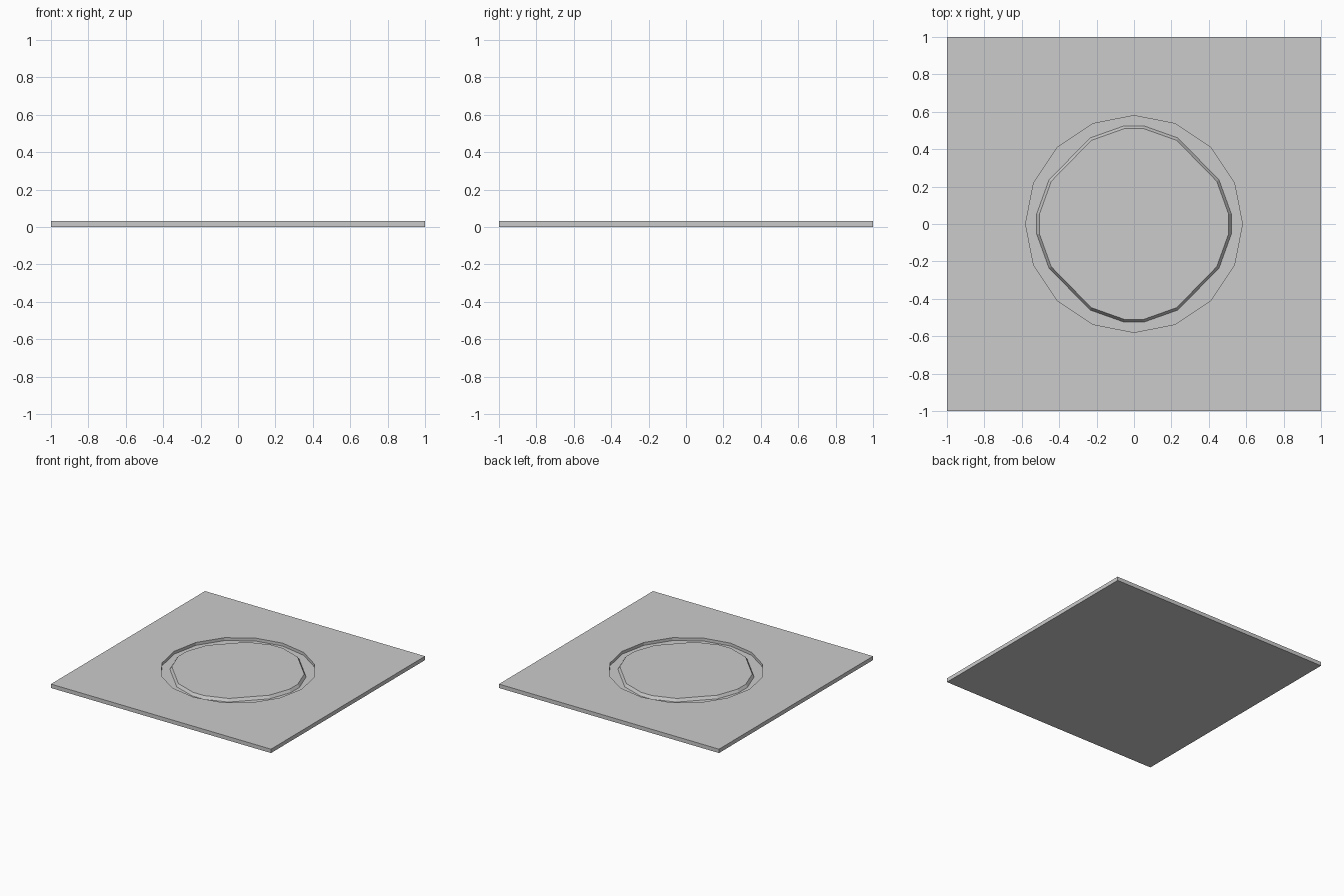
import bpy, bmesh
from math import sin, cos, pi

if "Cube" in bpy.data.objects:
    bpy.data.objects.remove(bpy.data.objects["Cube"])

TOP, FLOOR = 0.032, 0.008


def make_object(name, bm):
    bmesh.ops.recalc_face_normals(bm, faces=bm.faces)
    mesh = bpy.data.meshes.new(name)
    bm.to_mesh(mesh)
    bm.free()
    obj = bpy.data.objects.new(name, mesh)
    bpy.context.collection.objects.link(obj)
    return obj


def ring(bm, points, z):
    return [bm.verts.new((x, y, z)) for x, y in points]


def bridge(bm, a, b):
    for i in range(len(a)):
        j = (i + 1) % len(a)
        bm.faces.new((a[i], a[j], b[j], b[i]))


# Outline points: 16-sided groove rim, square border, and the disc footprint
rim = [(0.58 * cos(i * pi / 8), 0.58 * sin(i * pi / 8)) for i in range(16)]
square = []
for x, y in rim:
    m = max(abs(x), abs(y))
    square.append((x / m, y / m))
quarter = [(0.52, 0.055), (0.455, 0.235), (0.235, 0.46), (0.052, 0.525)]
disc = (quarter + [(-x, y) for x, y in reversed(quarter)]
        + [(-x, -y) for x, y in quarter] + [(x, -y) for x, y in reversed(quarter)])

# Square plate with a round recess
bm = bmesh.new()
bottom = ring(bm, square, 0)
top = ring(bm, square, TOP)
lip = ring(bm, rim, TOP)
floor = ring(bm, rim, FLOOR)
bm.faces.new(bottom)
bridge(bm, bottom, top)
bridge(bm, top, lip)
bridge(bm, lip, floor)
bm.faces.new(floor)
bmesh.ops.dissolve_limit(bm, angle_limit=0.01, verts=bm.verts, edges=bm.edges)
make_object("square_plate", bm)

# Tapered disc seated in the recess, leaving a narrow groove around it
bm = bmesh.new()
base = ring(bm, disc, FLOOR)
crown = ring(bm, [(x * 0.972, y * 0.972) for x, y in disc], TOP - 0.001)
bridge(bm, base, crown)
bm.faces.new(crown)
bm.faces.new(base)
make_object("center_disc", bm)
